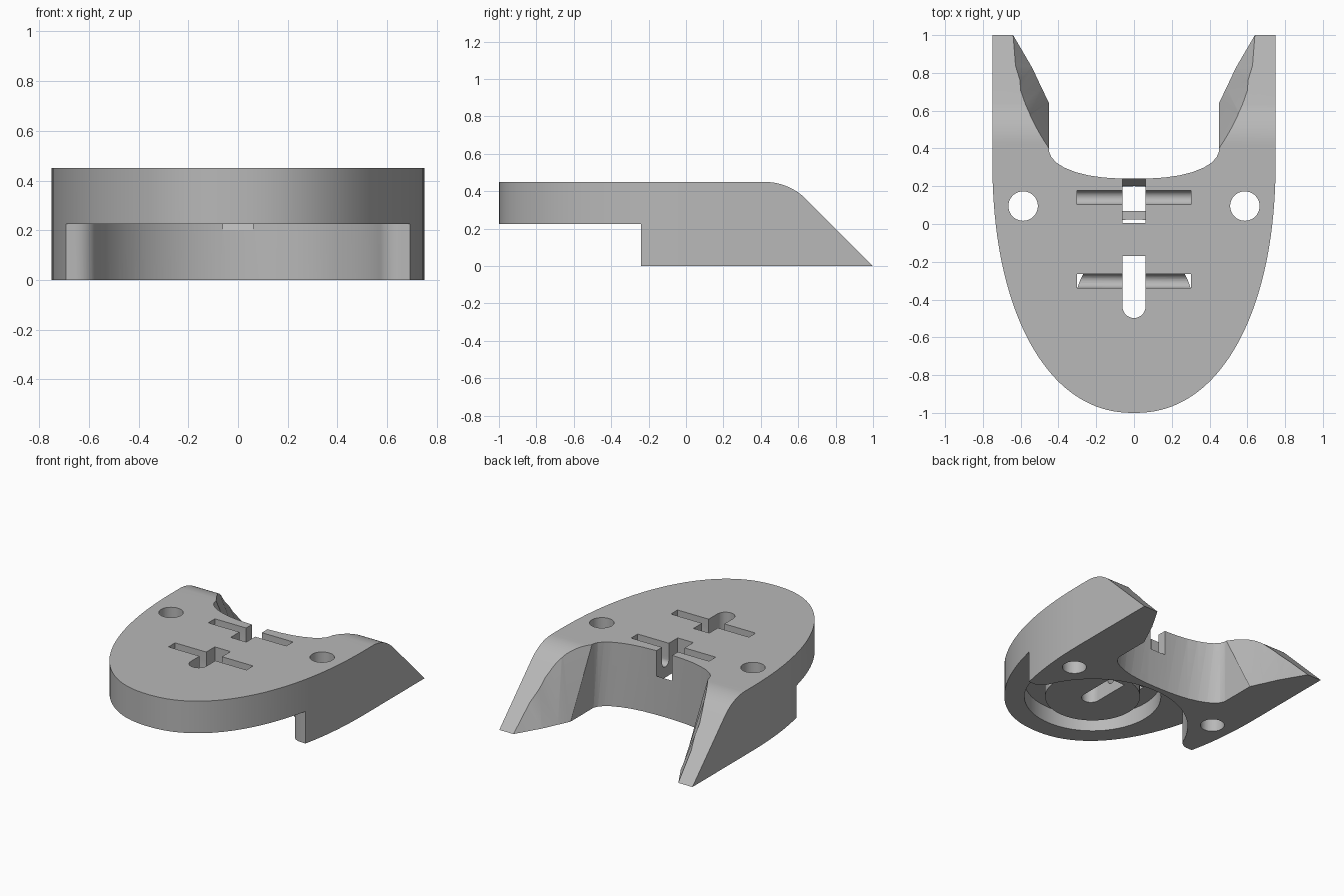
import bpy, bmesh, math

cube = bpy.data.objects.get("Cube")
if cube:
    bpy.data.objects.remove(cube, do_unlink=True)

TOP = 0.45        # overall height
RECESS = 0.225    # ceiling of the underside recess
CENTRE_Y = -0.42  # centre of the round recess


def loft(name, lower, upper):
    """Solid between two matching loops of 3D points."""
    bm = bmesh.new()
    a = [bm.verts.new(p) for p in lower]
    b = [bm.verts.new(p) for p in upper]
    bm.faces.new(a)
    bm.faces.new(b)
    for i in range(len(a)):
        j = (i + 1) % len(a)
        bm.faces.new((a[i], a[j], b[j], b[i]))
    bmesh.ops.triangulate(bm, faces=bm.faces[:])
    bmesh.ops.recalc_face_normals(bm, faces=bm.faces[:])
    mesh = bpy.data.meshes.new(name)
    bm.to_mesh(mesh)
    bm.free()
    obj = bpy.data.objects.new(name, mesh)
    bpy.context.collection.objects.link(obj)
    return obj


def extrude_z(name, pts, z0, z1):
    return loft(name, [(x, y, z0) for x, y in pts], [(x, y, z1) for x, y in pts])


def extrude_x(name, pts, half):
    return loft(name, [(-half, y, z) for y, z in pts], [(half, y, z) for y, z in pts])


def arc(cx, cy, r, start, end, n):
    angles = [math.radians(start + (end - start) * i / n) for i in range(n + 1)]
    return [(cx + r * math.cos(t), cy + r * math.sin(t)) for t in angles]


def circle(cx, cy, r, n=64):
    return arc(cx, cy, r, 0, 360, n)[:-1]


def mirrored(half):
    """Complete a half loop that starts on x = 0."""
    return half + [(-p[0],) + tuple(p[1:]) for p in reversed(half) if abs(p[0]) > 1e-6]


def apply_boolean(target, cutter, operation="DIFFERENCE"):
    mod = target.modifiers.new("cut", "BOOLEAN")
    mod.operation = operation
    mod.solver = "EXACT"
    mod.object = cutter
    bpy.context.view_layer.objects.active = target
    bpy.ops.object.modifier_apply(modifier=mod.name)
    bpy.data.objects.remove(cutter, do_unlink=True)


# Body: rounded nose and straight sides
nose = []
for i in range(41):
    t = math.pi / 2 * i / 40
    nose.append((0.75 * math.sin(t) ** (2 / 2.2),
                 0.35 - 1.35 * max(math.cos(t), 0) ** (2 / 2.2)))
body = extrude_z("shoe_body", mirrored(nose + [(0.75, 1.0)]), 0, TOP)

# Rounded back slope
R = 0.314
slope = arc(0.42, TOP - R, R, 90, 45, 14)
slope_cut = extrude_x("slope_cutter",
                      [(0.42, 0.6)] + slope + [(1.0, 0.0), (1.1, -0.1), (1.1, 0.6)], 1)
apply_boolean(body, slope_cut)

# Back opening with flared inner prong walls: (x, y) at the bottom and at the top
bay = [(0, 0.24), (0.08, 0.241), (0.16, 0.246), (0.24, 0.257), (0.31, 0.275),
       (0.37, 0.299), (0.41, 0.324), (0.437, 0.353), (0.45, 0.384)]
flare_low = [(0.45, 0.64), (0.488, 0.72), (0.54, 0.83), (0.64, 1.0), (0.67, 1.05), (0.67, 1.2)]
flare_high = [(0.45, 0.4), (0.56, 0.57), (0.66, 0.7), (0.78, 0.85), (0.9, 1.05), (0.9, 1.2)]


def bay_loop(t):
    flare = [(a[0] + (b[0] - a[0]) * t, a[1] + (b[1] - a[1]) * t)
             for a, b in zip(flare_low, flare_high)]
    return [(x, y, TOP * t) for x, y in mirrored(bay + flare)]


apply_boolean(body, loft("bay_cutter", bay_loop(-0.02), bay_loop(1.02)))

# Underside recess: round at the back, open to the front, rounded side tips
r, f = 0.62, 0.09
fy = -0.24 + f
fx = math.sqrt((r + f) ** 2 - (fy - CENTRE_Y) ** 2)
lean = math.degrees(math.atan2(fy - CENTRE_Y, fx))
recess = [(x, y) for x, y in arc(0, CENTRE_Y, r, 90, lean, 24)]
recess[0] = (0, CENTRE_Y + r)
recess += arc(fx, fy, f, 180 + lean, 270, 8)[1:]
recess += [(0.9, -0.24), (0.9, -1.2)]
apply_boolean(body, extrude_z("recess_cutter", mirrored(recess), -0.1, RECESS))

# Ring groove around the central boss
ring = extrude_z("ring_cutter", circle(0, CENTRE_Y, 0.445), 0.1, 0.34)
apply_boolean(ring, extrude_z("boss_core", circle(0, CENTRE_Y, 0.31), 0, TOP))
apply_boolean(body, ring)

# Screw holes
for side in (-1, 1):
    apply_boolean(body, extrude_z("hole_cutter", circle(side * 0.587, 0.095, 0.078, 40), -0.1, 0.6))

# Cross slots with rounded floors
for y in (-0.302, 0.14):
    floor = arc(y, 0.335, 0.037, 180, 360, 12)
    apply_boolean(body, extrude_x("cross_slot_cutter",
                                  [(y - 0.037, 0.6)] + floor + [(y + 0.037, 0.6)], 0.303))

# Front centre slot, rounded at the nose end
keyhole = arc(0, -0.437, 0.061, 180, 360, 16) + [(0.061, -0.17), (-0.061, -0.17)]
apply_boolean(body, extrude_z("centre_slot_cutter", keyhole, 0, 0.6))

# Back centre notch, stepped and open to the bay
notch = [(0.005, 0.6), (0.005, 0.32), (0.07, 0.32), (0.07, 0.2), (0.2, 0.2),
         (0.245, 0.28), (0.32, 0.28), (0.32, 0.6)]
apply_boolean(body, extrude_x("back_notch_cutter", notch, 0.061))

# Plain grey finish
grey = bpy.data.materials.new("plain_grey")
grey.use_nodes = True
colour = (0.48, 0.48, 0.48, 1)
grey.diffuse_color = colour
grey.node_tree.nodes["Principled BSDF"].inputs["Base Color"].default_value = colour
body.data.materials.clear()
body.data.materials.append(grey)
for face in body.data.polygons:
    face.material_index = 0

bpy.ops.object.select_all(action="DESELECT")
body.select_set(True)
bpy.context.view_layer.objects.active = body
bpy.ops.object.shade_smooth_by_angle(angle=math.radians(25))
